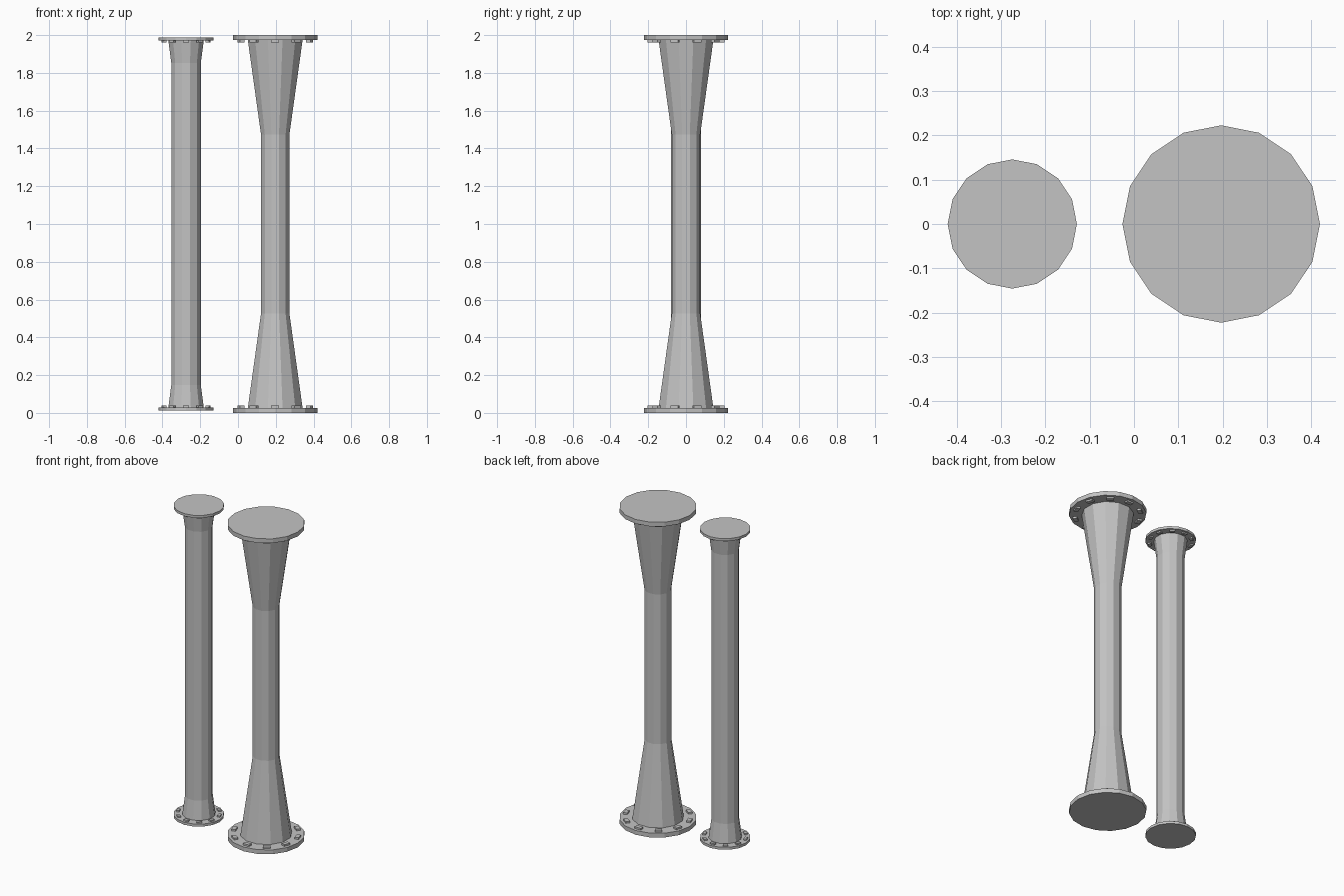
import bpy, bmesh, math
from mathutils import Matrix

if "Cube" in bpy.data.objects:
    bpy.data.objects.remove(bpy.data.objects["Cube"])

grey = bpy.data.materials.new("steel_grey")
grey.diffuse_color = (0.55, 0.55, 0.55, 1)
grey.use_nodes = True
grey.node_tree.nodes["Principled BSDF"].inputs["Base Color"].default_value = grey.diffuse_color


def finish(name, bm):
    bmesh.ops.recalc_face_normals(bm, faces=bm.faces)
    mesh = bpy.data.meshes.new(name)
    bm.to_mesh(mesh)
    bm.free()
    mesh.materials.append(grey)
    ob = bpy.data.objects.new(name, mesh)
    bpy.context.collection.objects.link(ob)


def lathe(name, x, profile, sides, phase=0.0):
    """Flat-faced turned part from (radius, height) points, capped at both ends."""
    bm = bmesh.new()
    rings = []
    for r, z in profile:
        rings.append([bm.verts.new((x + r * math.cos(phase + math.tau * i / sides),
                                    r * math.sin(phase + math.tau * i / sides), z))
                      for i in range(sides)])
    for a, b in zip(rings, rings[1:]):
        for i in range(sides):
            j = (i + 1) % sides
            bm.faces.new((a[i], a[j], b[j], b[i]))
    bm.faces.new(rings[0][::-1])
    bm.faces.new(rings[-1])
    finish(name, bm)


def bolts(name, x, radius, size, z, count=10):
    """Ring of flat bolt heads."""
    bm = bmesh.new()
    for i in range(count):
        turn = Matrix.Rotation(math.pi / 2 + math.tau * i / count, 4, 'Z')
        m = (Matrix.Translation((x, 0, z)) @ turn @ Matrix.Translation((radius, 0, 0))
             @ Matrix.Diagonal((*size, 1)))
        bmesh.ops.create_cube(bm, size=1, matrix=m)
    finish(name, bm)


def column(name, x, z0, flange_r, flange_t, foot_r, shaft_r, flare_z, bolt_r, bolt_size):
    z1 = 2 - z0
    inner = z0 + flange_t
    # shaft with flared ends
    lathe(name + "_shaft", x, [(foot_r, inner), (shaft_r, flare_z),
                               (shaft_r, 2 - flare_z), (foot_r, 2 - inner)],
          12, math.pi / 12)
    # end flanges and their bolts
    lathe(name + "_bottom_flange", x, [(flange_r, z0), (flange_r, inner)], 16)
    lathe(name + "_top_flange", x, [(flange_r, 2 - inner), (flange_r, z1)], 16)
    h = bolt_size[2] / 2
    bolts(name + "_bottom_bolts", x, bolt_r, bolt_size, inner + h)
    bolts(name + "_top_bolts", x, bolt_r, bolt_size, 2 - inner - h)


column("large_column", 0.197, 0.0, 0.223, 0.027, 0.15, 0.078, 0.525,
       0.19, (0.025, 0.042, 0.011))
column("small_column", -0.275, 0.013, 0.146, 0.016, 0.097, 0.081, 0.147,
       0.123, (0.018, 0.03, 0.009))
